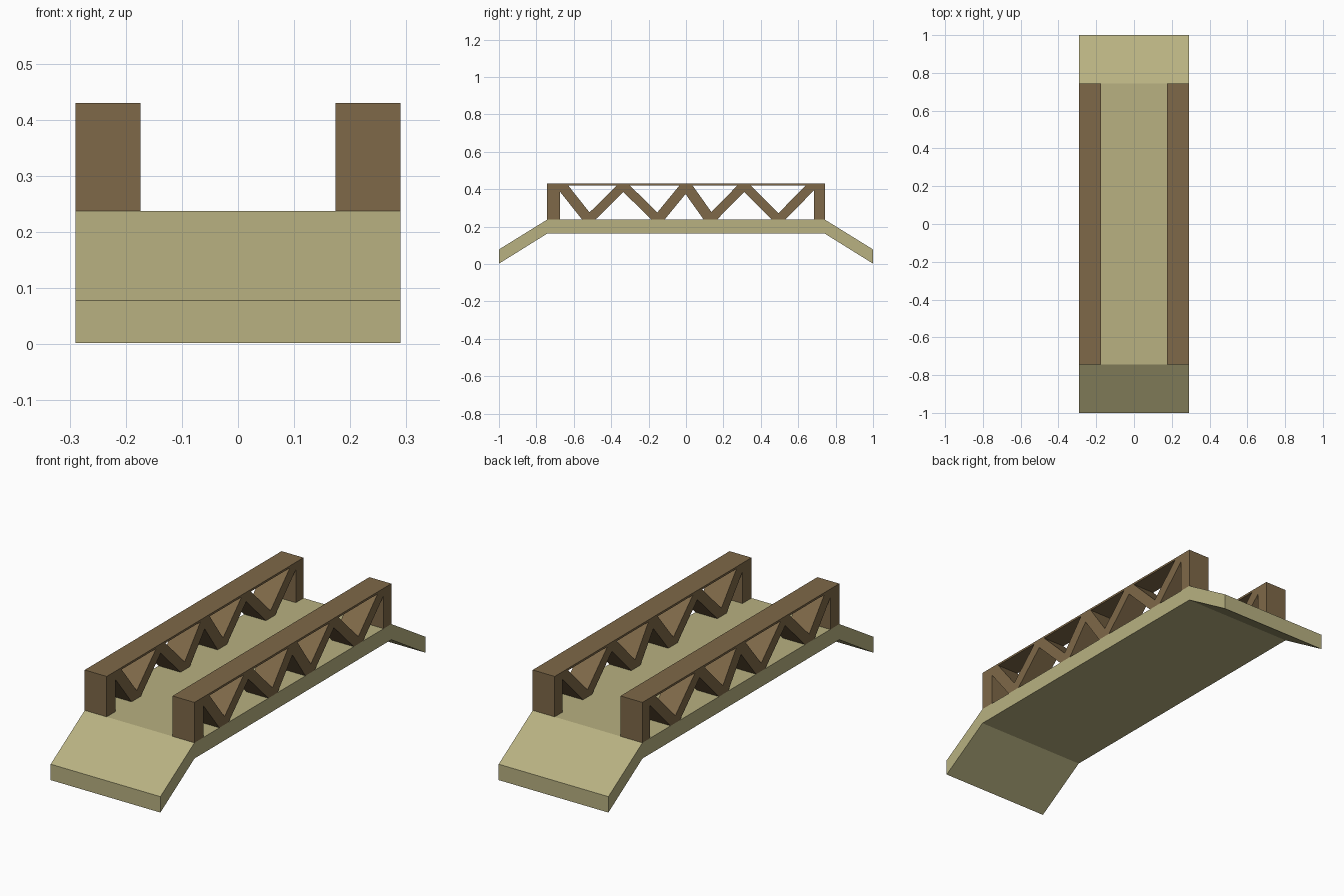
import bpy, bmesh
from mathutils import Matrix

if "Cube" in bpy.data.objects:
    bpy.data.objects.remove(bpy.data.objects["Cube"])

W = 0.29                    # half width of the bridge
DECK, TOP = 0.237, 0.43     # deck surface, truss top
UNDER = 0.42                # underside of thin top chord
H = 0.035                   # half the horizontal width of a brace


def material(name, color):
    m = bpy.data.materials.new(name)
    m.diffuse_color = color
    m.use_nodes = True
    m.node_tree.nodes["Principled BSDF"].inputs["Base Color"].default_value = m.diffuse_color
    return m


def extruded(name, loops, x0, x1, mat):
    """Extrude (y, z) loops, outline first then holes, from x0 to x1."""
    cu = bpy.data.curves.new(name, 'CURVE')
    cu.dimensions = '2D'
    cu.fill_mode = 'BOTH'
    cu.extrude = (x1 - x0) / 2
    for loop in loops:
        s = cu.splines.new('POLY')
        s.points.add(len(loop) - 1)
        for p, (y, z) in zip(s.points, loop):
            p.co = (y, z, 0, 1)
        s.use_cyclic_u = True
    tmp = bpy.data.objects.new(name + "_curve", cu)
    bpy.context.collection.objects.link(tmp)
    bpy.context.view_layer.update()
    me = bpy.data.meshes.new_from_object(
        tmp.evaluated_get(bpy.context.evaluated_depsgraph_get()))
    bpy.data.objects.remove(tmp)
    bm = bmesh.new()
    bm.from_mesh(me)
    # profile plane (y, z) to world, extrusion along x
    bm.transform(Matrix(((0, 0, 1, (x0 + x1) / 2), (1, 0, 0, 0),
                         (0, 1, 0, 0), (0, 0, 0, 1))))
    bmesh.ops.remove_doubles(bm, verts=bm.verts, dist=1e-5)
    bmesh.ops.recalc_face_normals(bm, faces=bm.faces)
    for f in bm.faces:
        f.smooth = False
    bm.to_mesh(me)
    bm.free()
    me.name = name
    me.materials.clear()
    me.materials.append(mat)
    ob = bpy.data.objects.new(name, me)
    bpy.context.collection.objects.link(ob)
    return ob


def cross(a, b, c, d):
    """Intersection of lines ab and cd."""
    r = (b[0] - a[0], b[1] - a[1])
    s = (d[0] - c[0], d[1] - c[1])
    t = ((c[0] - a[0]) * s[1] - (c[1] - a[1]) * s[0]) / (r[0] * s[1] - r[1] * s[0])
    return (a[0] + t * r[0], a[1] + t * r[1])


sand = material("sand", (0.48, 0.44, 0.22, 1))
wood = material("wood", (0.21, 0.14, 0.065, 1))

# Deck with sloping ramps at both ends
deck = [(-1, 0.002), (-1, 0.078), (-0.743, DECK), (0.743, DECK),
        (1, 0.078), (1, 0.002), (0.743, 0.162), (-0.743, 0.162)]
extruded("deck", [deck], -W, W, sand)

# Truss zigzag: brace centres at the top and at the deck
peaks = [-0.665, -0.335, 0.0, 0.31, 0.675]
valleys = [-0.52, -0.15, 0.13, 0.495]
post_l, post_r = -0.675, 0.685      # inner faces of end posts

# Outline, with the openings above the deck notched out
outline = [(0.743, TOP), (-0.743, TOP), (-0.743, DECK), (post_l, DECK)]
outline.append(cross((post_l, 0), (post_l, 1),
                     (peaks[0] - H, UNDER), (valleys[0] - H, DECK)))
for i, v in enumerate(valleys):
    outline += [(v - H, DECK), (v + H, DECK)]
    if i < len(valleys) - 1:
        p, n = peaks[i + 1], valleys[i + 1]
        outline.append(cross((v + H, DECK), (p + H, UNDER),
                             (n - H, DECK), (p - H, UNDER)))
outline.append(cross((post_r, 0), (post_r, 1),
                     (peaks[-1] + H, UNDER), (valleys[-1] + H, DECK)))
outline += [(post_r, DECK), (0.743, DECK)]

# Triangular openings under the top chord
holes = []
for v, p, q in zip(valleys, peaks, peaks[1:]):
    a, b = (p + H, UNDER), (q - H, UNDER)
    holes.append([a, cross(a, (v + H, DECK), b, (v - H, DECK)), b])

# Trusses on both sides
extruded("left_truss", [outline] + holes, -W, -0.174, wood)
extruded("right_truss", [outline] + holes, 0.174, W, wood)
